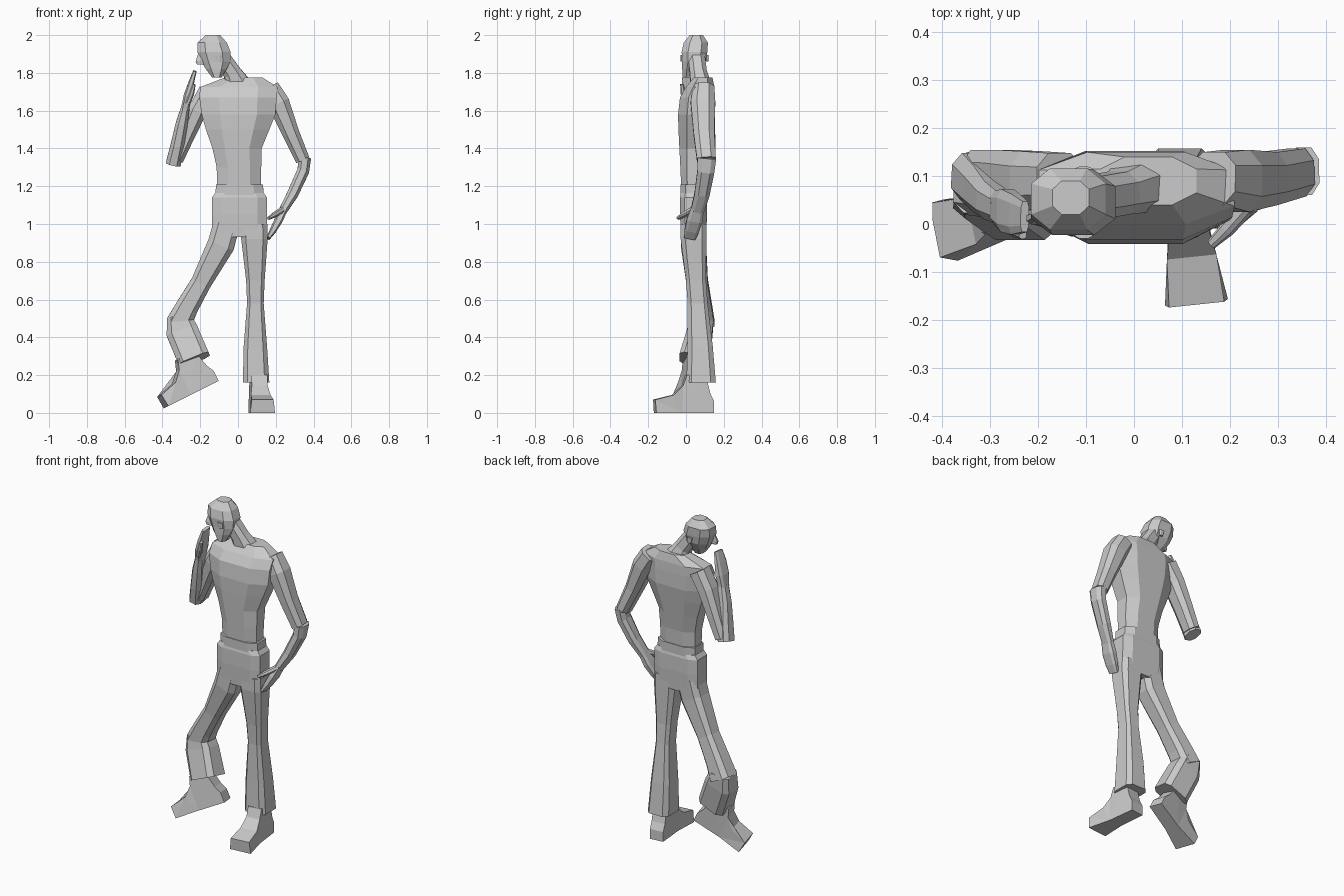
import bpy, bmesh
from mathutils import Vector, Matrix


def finish(name, bm):
    bmesh.ops.recalc_face_normals(bm, faces=bm.faces)
    me = bpy.data.meshes.new(name)
    bm.to_mesh(me)
    bm.free()
    ob = bpy.data.objects.new(name, me)
    bpy.context.collection.objects.link(ob)
    return ob


def loft(name, rows, flat=False, c=0.5):
    """Chamfered rings along a path; row = x, y, z, half width (in xz), half depth."""
    ring = [(1, -c), (1, c), (c, 1), (-c, 1), (-1, c), (-1, -c), (-c, -1), (c, -1)]
    bm = bmesh.new()
    pts = [Vector(r[:3]) for r in rows]
    rings = []
    for i, r in enumerate(rows):
        t = (pts[min(i + 1, len(pts) - 1)] - pts[max(i - 1, 0)]).normalized()
        if flat:
            t = Vector((0, 0, 1))
        u = Vector((0, 1, 0)).cross(t).normalized()
        v = t.cross(u)
        rings.append([bm.verts.new(pts[i] + u * a * r[3] + v * b * r[4]) for a, b in ring])
    for p, q in zip(rings, rings[1:]):
        for i in range(8):
            j = (i + 1) % 8
            bm.faces.new((p[i], p[j], q[j], q[i]))
    bm.faces.new(rings[0][::-1])
    bm.faces.new(rings[-1])
    return finish(name, bm)


def shoe(name, heel, toe, up):
    """Side profile (along sole, height, half width) spanned between two sides."""
    prof = [(0, 0, .042), (.17, 0, .045), (.31, 0, .066), (.315, .07, .058), (.215, .095, .052),
            (.165, .145, .042), (.145, .2, .042), (.045, .2, .042), (.02, .1, .042), (0, .06, .042)]
    d = (Vector(toe) - Vector(heel)).normalized()
    side = Vector(up).cross(d).normalized()
    m = Matrix((d, side, d.cross(side))).transposed()
    bm = bmesh.new()
    L, R = [[bm.verts.new(m @ Vector((s, w * k, h)) + Vector(heel)) for s, h, w in prof] for k in (1, -1)]
    n = len(prof)
    for i in range(n):
        j = (i + 1) % n
        bm.faces.new((L[i], L[j], R[j], R[i]))
    sides = [bm.faces.new(L), bm.faces.new(R[::-1])]
    bmesh.ops.triangulate(bm, faces=sides)
    return finish(name, bm)


# Torso, waist band and hips
loft("torso", [
    (.005, .04, 1.19, .115, .065), (.005, .04, 1.30, .118, .07), (-.005, .045, 1.40, .13, .08),
    (-.002, .05, 1.50, .168, .09), (.003, .055, 1.58, .195, .097), (0, .06, 1.67, .205, .092),
    (.005, .075, 1.725, .205, .075), (.03, .09, 1.775, .10, .05)], flat=True)
loft("waist_band", [
    (.008, .04, 1.12, .128, .068), (.008, .04, 1.21, .125, .07)], flat=True, c=.6)
loft("hips", [
    (.008, .04, .93, .146, .066), (.008, .04, 1.05, .146, .072), (.008, .04, 1.14, .146, .072),
    (.008, .04, 1.165, .128, .066)], flat=True, c=.65)

# Standing leg with flared hem
loft("standing_leg", [
    (.085, .04, 1.0, .07, .068), (.087, .04, .92, .07, .068), (.092, .053, .70, .049, .053),
    (.092, .062, .58, .044, .053), (.092, .075, .35, .062, .067), (.096, .08, .16, .07, .078)],
    flat=True, c=.65)
# Bent leg: thigh and flared lower leg
loft("bent_thigh", [
    (-.06, .04, 1.0, .07, .068), (-.09, .04, .89, .072, .066), (-.195, .06, .69, .054, .056),
    (-.27, .075, .56, .06, .062), (-.315, .085, .47, .068, .066)], c=.6)
loft("bent_lower_leg", [
    (-.315, .085, .51, .062, .062), (-.295, .075, .43, .085, .066), (-.232, .04, .28, .086, .075)], c=.65)

# Shoes share one profile
shoe("standing_shoe", (.098, .145, 0), (.13, -.16, 0), (0, 0, 1))
shoe("raised_shoe", (-.11, .055, .165), (-.38, -.012, .03), (-.45, 0, .9))

# Lowered arm
loft("lowered_upper_arm", [
    (.165, .095, 1.72, .055, .055), (.215, .09, 1.64, .058, .065), (.28, .095, 1.48, .045, .055),
    (.342, .108, 1.34, .038, .05)])
loft("lowered_forearm", [
    (.355, .11, 1.35, .032, .05), (.345, .105, 1.28, .032, .045), (.29, .085, 1.16, .03, .04),
    (.238, .06, 1.07, .022, .035)])
loft("lowered_hand", [
    (.243, .06, 1.08, .02, .035), (.215, .045, 1.02, .022, .042), (.185, .03, .965, .017, .038),
    (.16, .02, .925, .01, .03)], c=.6)
loft("lowered_thumb", [
    (.235, .035, 1.075, .016, .016), (.195, -.01, 1.05, .014, .015), (.162, -.042, 1.03, .008, .01)])

# Raised arm
loft("raised_upper_arm", [
    (-.155, .09, 1.70, .055, .058), (-.215, .09, 1.60, .05, .062), (-.275, .1, 1.46, .042, .055),
    (-.325, .105, 1.34, .036, .05)])
loft("raised_forearm", [
    (-.342, .1, 1.32, .04, .05), (-.32, .075, 1.42, .036, .048), (-.298, .05, 1.53, .032, .04),
    (-.278, .035, 1.62, .022, .034)])
loft("raised_hand", [
    (-.28, .035, 1.61, .022, .034), (-.265, .028, 1.68, .022, .045), (-.247, .02, 1.75, .015, .042),
    (-.228, .015, 1.81, .009, .032)], c=.6)
loft("raised_thumb", [
    (-.265, .0, 1.64, .014, .014), (-.245, -.015, 1.69, .013, .013), (-.232, -.022, 1.74, .008, .009)])

# Neck and tilted head turned to the side
loft("neck", [
    (.005, .08, 1.72, .075, .055), (-.03, .065, 1.80, .048, .045), (-.085, .055, 1.88, .045, .045)])
loft("head", [
    (-.112, .018, 1.775, .025, .035), (-.115, .03, 1.82, .055, .05), (-.118, .042, 1.86, .077, .062),
    (-.127, .045, 1.91, .088, .068), (-.137, .052, 1.96, .078, .064), (-.132, .055, 2.0, .038, .035)],
    flat=True)
loft("nose", [
    (-.198, .012, 1.845, .02, .012), (-.204, .012, 1.862, .02, .013), (-.198, .018, 1.905, .012, .007)],
    flat=True)
for i, y in enumerate((-.022, .112)):
    loft("ear_%d" % i, [(-.1, y, 1.86, .012, .006), (-.105, y, 1.895, .018, .008)], flat=True)
